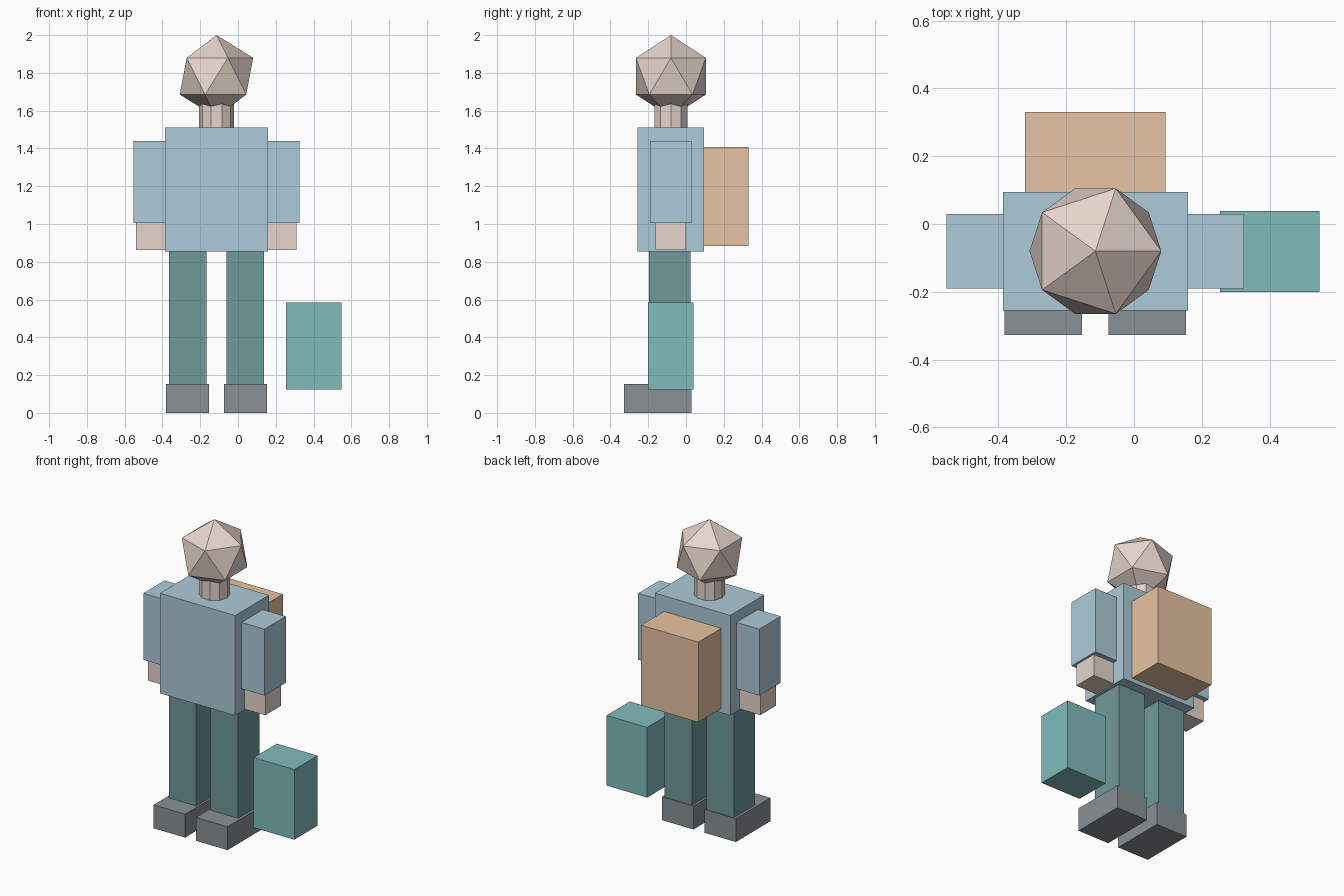
import bpy
from math import pi

if "Cube" in bpy.data.objects:
    bpy.data.objects.remove(bpy.data.objects["Cube"])

CX, CY = -0.114, -0.08  # body axis


def material(name, rgb):
    m = bpy.data.materials.new(name)
    m.diffuse_color = (*rgb, 1)
    m.use_nodes = True
    m.node_tree.nodes["Principled BSDF"].inputs["Base Color"].default_value = m.diffuse_color
    return m


SKIN = material("skin", (0.80, 0.67, 0.61))
SHIRT = material("shirt", (0.42, 0.60, 0.70))
TROUSERS = material("trousers", (0.16, 0.32, 0.33))
SHOE = material("shoe", (0.25, 0.28, 0.30))
TAN = material("tan", (0.80, 0.55, 0.36))
TEAL = material("teal", (0.22, 0.50, 0.50))


def finish(name, mat):
    ob = bpy.context.object
    ob.name = name
    ob.data.materials.append(mat)
    return ob


def box(name, x, y, z, mat):
    """Box from (min, max) ranges along each axis."""
    centre = [(a + b) / 2 for a, b in (x, y, z)]
    bpy.ops.mesh.primitive_cube_add(size=1, location=centre)
    ob = finish(name, mat)
    ob.scale = [b - a for a, b in (x, y, z)]
    return ob


def pair(name, x, y, z, mat):
    """Two boxes mirrored across the body axis; x is the offset from it."""
    box(name + "_left", (CX + x[0], CX + x[1]), y, z, mat)
    box(name + "_right", (CX - x[1], CX - x[0]), y, z, mat)


# Torso and limbs
box("torso", (-0.387, 0.159), (-0.256, 0.094), (0.855, 1.51), SHIRT)
pair("sleeve", (0.26, 0.439), (-0.19, 0.03), (1.005, 1.44), SHIRT)
pair("hand", (0.265, 0.425), (-0.162, 0.0), (0.862, 1.01), SKIN)
pair("leg", (0.053, 0.251), (-0.195, 0.025), (0.15, 0.86), TROUSERS)
pair("shoe", (0.039, 0.268), (-0.328, 0.029), (0.0, 0.153), SHOE)

# Neck and faceted head
bpy.ops.mesh.primitive_cylinder_add(vertices=10, radius=0.0925, depth=0.15,
                                    location=(CX, CY, 1.575), rotation=(0, 0, pi / 2))
finish("neck", SKIN)
bpy.ops.mesh.primitive_ico_sphere_add(subdivisions=1, radius=0.2175,
                                      location=(CX, CY, 1.7825))
finish("head", SKIN)

# Luggage
box("backpack", (-0.321, 0.093), (0.09, 0.331), (0.883, 1.408), TAN)
box("hand_bag", (0.254, 0.548), (-0.2, 0.039), (0.125, 0.584), TEAL)
